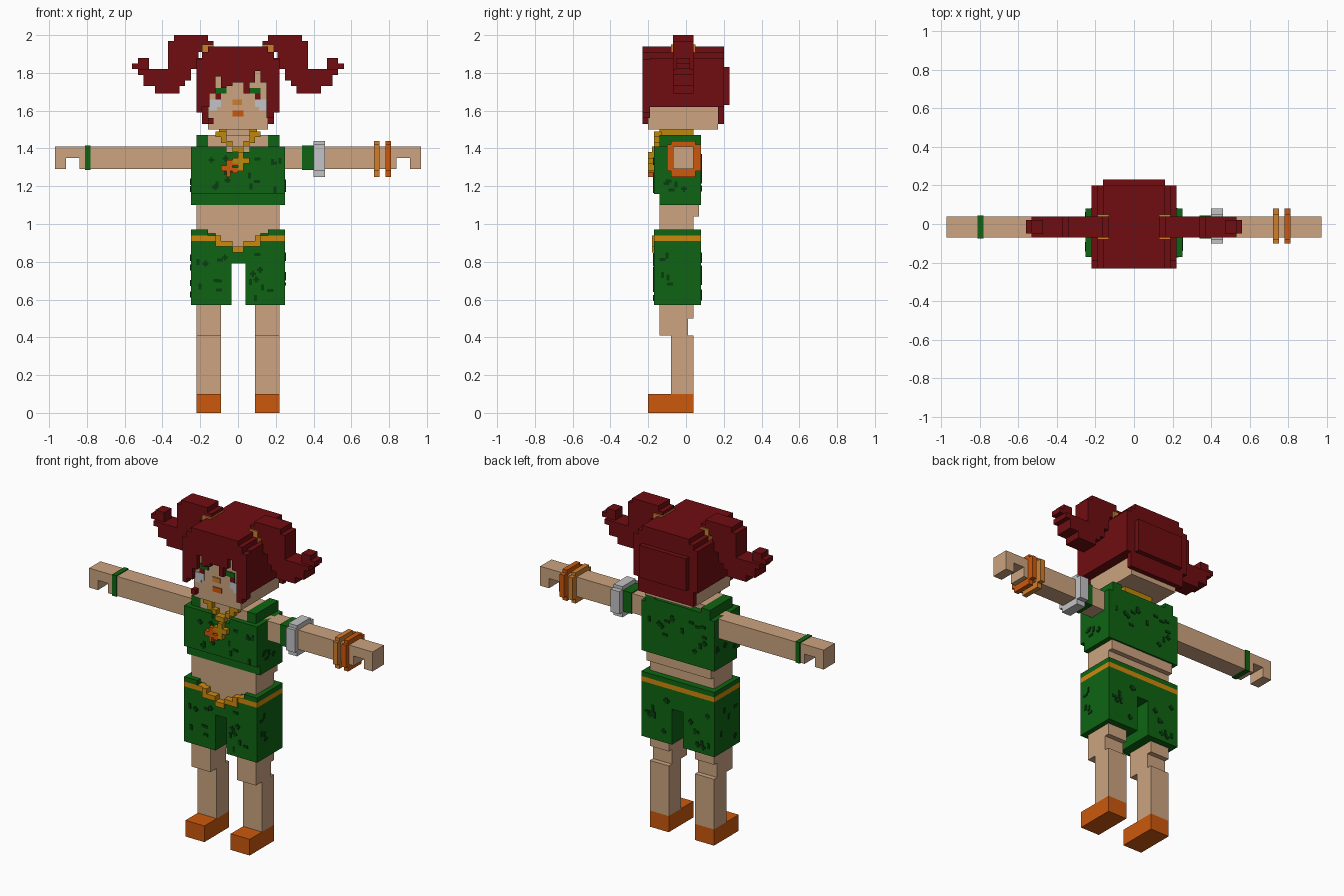
import bpy, bmesh, random
from mathutils import Vector

if "Cube" in bpy.data.objects:
    bpy.data.objects.remove(bpy.data.objects["Cube"], do_unlink=True)

random.seed(4)


def linear(c):
    c /= 255
    return c / 12.92 if c <= 0.04045 else ((c + 0.055) / 1.055) ** 2.4


def material(name, r, g, b):
    m = bpy.data.materials.new(name)
    m.use_nodes = True
    col = (linear(r), linear(g), linear(b), 1)
    m.diffuse_color = col
    bsdf = m.node_tree.nodes["Principled BSDF"]
    bsdf.inputs["Base Color"].default_value = col
    bsdf.inputs["Roughness"].default_value = 0.9
    return m


SKIN = material("skin", 204, 164, 128)
HAIR = material("dark red", 112, 13, 17)
GREEN = material("green", 14, 100, 18)
DARK = material("dark green", 8, 62, 14)
ORANGE = material("orange", 204, 88, 12)
LIGHT = material("light orange", 208, 126, 46)
GOLD = material("gold", 190, 136, 12)
BELT = material("amber", 206, 136, 12)
SILVER = material("silver", 196, 196, 198)


def part(name, mat, boxes, mirror=False):
    """Blocky object from boxes (x0, x1, y0, y1, z0, z1), optionally mirrored in x."""
    bm = bmesh.new()
    if mirror:
        boxes = boxes + [(-b[1], -b[0]) + tuple(b[2:]) for b in boxes]
    for x0, x1, y0, y1, z0, z1 in boxes:
        verts = bmesh.ops.create_cube(bm, size=1)["verts"]
        mid = Vector((x0 + x1, y0 + y1, z0 + z1)) / 2
        size = Vector((x1 - x0, y1 - y0, z1 - z0))
        for v in verts:
            v.co = mid + v.co * size
    me = bpy.data.meshes.new(name)
    bm.to_mesh(me)
    bm.free()
    me.materials.append(mat)
    ob = bpy.data.objects.new(name, me)
    bpy.context.collection.objects.link(ob)
    return ob


def col(i):
    return round(i * 0.031, 2)


# Legs and shoes
part("legs", SKIN, [
    (0.09, 0.22, -0.08, 0.04, 0.1, 0.41),
    (0.09, 0.22, -0.14, 0.01, 0.41, 0.5),
    (0.09, 0.22, -0.14, 0.04, 0.5, 0.6)], True)
part("shoes", ORANGE, [(0.09, 0.22, -0.2, 0.04, 0, 0.1)], True)

# Shorts, with a stepped dip at the front of the waist
part("shorts", GREEN, [
    (0.04, 0.25, -0.17, 0.08, 0.57, 0.79),
    (-0.25, 0.25, -0.17, 0.08, 0.79, 0.85),
    (-0.25, 0.25, -0.13, 0.08, 0.85, 0.91),
    (-0.25, -0.03, -0.17, -0.13, 0.85, 0.88), (0.03, 0.25, -0.17, -0.13, 0.85, 0.88),
    (-0.25, -0.09, -0.17, -0.13, 0.88, 0.91), (0.09, 0.25, -0.17, -0.13, 0.88, 0.91),
    (-0.25, -0.16, -0.17, 0.08, 0.94, 0.97), (0.16, 0.25, -0.17, 0.08, 0.94, 0.97),
    (-0.16, 0.16, 0.04, 0.08, 0.94, 0.97),
    (-0.25, -0.035, -0.17, 0.08, 0.57, 0.79)])
part("belt", BELT, [
    (0.12, 0.25, -0.17, 0.08, 0.91, 0.94),
    (0, 0.12, 0.04, 0.08, 0.91, 0.94),
    (0.09, 0.12, -0.18, -0.14, 0.88, 0.94),
    (0.03, 0.09, -0.18, -0.14, 0.88, 0.91),
    (0, 0.03, -0.18, -0.14, 0.85, 0.88)], True)

# Bare waist, upper chest and neck
part("waist", SKIN, [
    (-0.22, 0.22, -0.14, 0.04, 0.95, 1.04),
    (-0.22, 0.22, -0.14, 0.07, 1.04, 1.1),
    (-0.12, 0.12, -0.14, 0.04, 0.87, 0.95)])
part("chest_and_neck", SKIN, [
    (-0.16, 0.16, -0.14, 0.04, 1.36, 1.47),
    (-0.09, 0.09, -0.13, 0.03, 1.45, 1.52)])

# Cropped top with raised shoulder straps
part("top", GREEN, [
    (-0.25, 0.25, -0.14, 0.08, 1.1, 1.16),
    (-0.25, 0.25, -0.17, 0.08, 1.16, 1.38),
    (-0.25, -0.06, -0.17, 0, 1.38, 1.41), (0.06, 0.25, -0.17, 0, 1.38, 1.41),
    (-0.25, 0.25, 0, 0.08, 1.38, 1.41),
    (0.16, 0.22, -0.14, 0.08, 1.41, 1.47), (-0.22, -0.16, -0.14, 0.08, 1.41, 1.47),
    (-0.16, 0.16, 0.04, 0.08, 1.41, 1.44)])

# Scattered dark flecks on the clothes, some plus-shaped
flecks = []
T = 0.004


def fleck(side, u, z):
    shapes = random.choice([[(0.016, 0.008)], [(0.008, 0.016)], [(0.016, 0.006), (0.006, 0.016)]])
    for w, h in shapes:
        if side in ("front", "back"):
            y = -0.17 if side == "front" else 0.08
            flecks.append((u - w, u + w, y - T, y + T, z - h, z + h))
        else:
            x = 0.25 if side == "left" else -0.25
            flecks.append((x - T, x + T, u - w, u + w, z - h, z + h))


for z0, z1, inner in ((1.18, 1.36, 0.02), (0.6, 0.84, 0.06)):
    for side in ("front", "back"):
        for i in range(16):
            fleck(side, (-1) ** i * random.uniform(inner, 0.23), random.uniform(z0, z1))
    for side in ("left", "right"):
        for i in range(5):
            fleck(side, random.uniform(-0.14, 0.05), random.uniform(z0, min(z1, 1.26)))
part("cloth_flecks", DARK, flecks)

# Arms with a notch between thumb and fingers
part("arms", SKIN, [
    (0.2, 0.84, -0.07, 0.04, 1.29, 1.41),
    (0.84, 0.91, -0.07, 0.04, 1.35, 1.41),
    (0.91, 0.97, -0.07, 0.04, 1.29, 1.41)], True)
part("left_armband", GREEN, [(0.34, 0.4, -0.075, 0.045, 1.285, 1.415)])
part("right_wristband", GREEN, [(-0.81, -0.78, -0.075, 0.045, 1.285, 1.415)])


def bangle(name, mat, x0, x1):
    # Ring with clipped corners
    part(name, mat, [
        (x0, x1, -0.1, 0.08, 1.28, 1.42),
        (x0, x1, -0.08, 0.05, 1.25, 1.44)])


bangle("silver_bangle", SILVER, 0.4, 0.46)
bangle("inner_bracelet", LIGHT, 0.72, 0.75)
bangle("outer_bracelet", ORANGE, 0.78, 0.81)

# Necklace: collar ring, stepped chain, pendant
part("necklace", GOLD, [
    (0.06, 0.1, -0.14, 0.04, 1.47, 1.5),
    (0, 0.1, 0.02, 0.04, 1.47, 1.5),
    (0.06, 0.12, -0.17, -0.13, 1.46, 1.49),
    (0.06, 0.09, -0.17, -0.13, 1.43, 1.47),
    (0.03, 0.06, -0.17, -0.13, 1.41, 1.44),
    (0, 0.03, -0.18, -0.13, 1.38, 1.41)], True)
part("pendant", GOLD, [
    (0, 0.03, -0.2, -0.16, 1.28, 1.38),
    (-0.03, 0.06, -0.2, -0.16, 1.32, 1.35)])
part("pendant_flower", ORANGE, [
    (-0.09, -0.03, -0.2, -0.16, 1.28, 1.31),
    (-0.06, 0, -0.2, -0.16, 1.31, 1.34),
    (-0.06, -0.04, -0.2, -0.16, 1.25, 1.28),
    (-0.03, 0, -0.2, -0.16, 1.27, 1.3)])

# Head and face details
part("head", SKIN, [(-0.16, 0.16, -0.2, 0.17, 1.5, 1.85)])
part("eyes", GREEN, [(0.06, 0.12, -0.206, -0.198, 1.69, 1.72)], True)
part("lower_lashes", HAIR, [(0.09, 0.12, -0.206, -0.198, 1.66, 1.69)], True)
part("cheeks", SILVER, [
    (0.09, 0.16, -0.206, -0.198, 1.62, 1.66),
    (0.11, 0.15, -0.206, -0.198, 1.6, 1.62)], True)
part("nose", LIGHT, [(-0.03, 0.02, -0.206, -0.198, 1.63, 1.66)])
part("mouth", ORANGE, [(-0.03, 0.03, -0.206, -0.198, 1.57, 1.6)])

# Hair cap, stepped at the sides and back
part("hair", HAIR, [
    (0.16, 0.22, -0.2, 0.2, 1.62, 1.85), (-0.22, -0.16, -0.2, 0.2, 1.62, 1.85),
    (-0.22, 0.22, -0.19, 0.2, 1.85, 1.88),
    (-0.19, 0.19, -0.23, 0.2, 1.85, 1.91),
    (-0.16, 0.16, -0.23, 0.2, 1.91, 1.94),
    (-0.19, 0.19, 0.17, 0.2, 1.53, 1.85),
    (-0.16, 0.16, 0.2, 0.23, 1.63, 1.83)])

# Fringe: one lock per column, each ending at its own height
bottoms = [1.59, 1.62, 1.69, 1.78, 1.72, 1.73, 1.75, 1.75, 1.69, 1.75, 1.81, 1.75, 1.56, 1.59]
part("fringe", HAIR, [
    (col(i - 7), col(i - 6), -0.23, -0.19, b, 1.87) for i, b in enumerate(bottoms)]
    + [(-0.16, -0.13, -0.23, -0.2, 1.53, 1.56)])

# Pigtails in stepped rows, with amber ties
part("hair_ties", LIGHT, [(0.13, 0.19, -0.08, 0.05, 1.88, 1.95)], True)
rows = [
    (0.16, 0.34, 1.97, 2.0), (0.13, 0.37, 1.94, 1.97), (0.19, 0.37, 1.91, 1.94),
    (0.21, 0.37, 1.82, 1.91), (0.25, 0.5, 1.79, 1.82), (0.25, 0.5, 1.76, 1.79),
    (0.28, 0.5, 1.73, 1.76), (0.31, 0.44, 1.69, 1.73)]
part("pigtails", HAIR, [(x0, x1, -0.07, 0.04, z0, z1) for x0, x1, z0, z1 in rows] + [
    (0.47, 0.53, -0.05, 0.02, 1.85, 1.88),
    (0.47, 0.56, -0.05, 0.02, 1.82, 1.85),
    (0.46, 0.53, -0.07, 0.04, 1.79, 1.82)], True)
